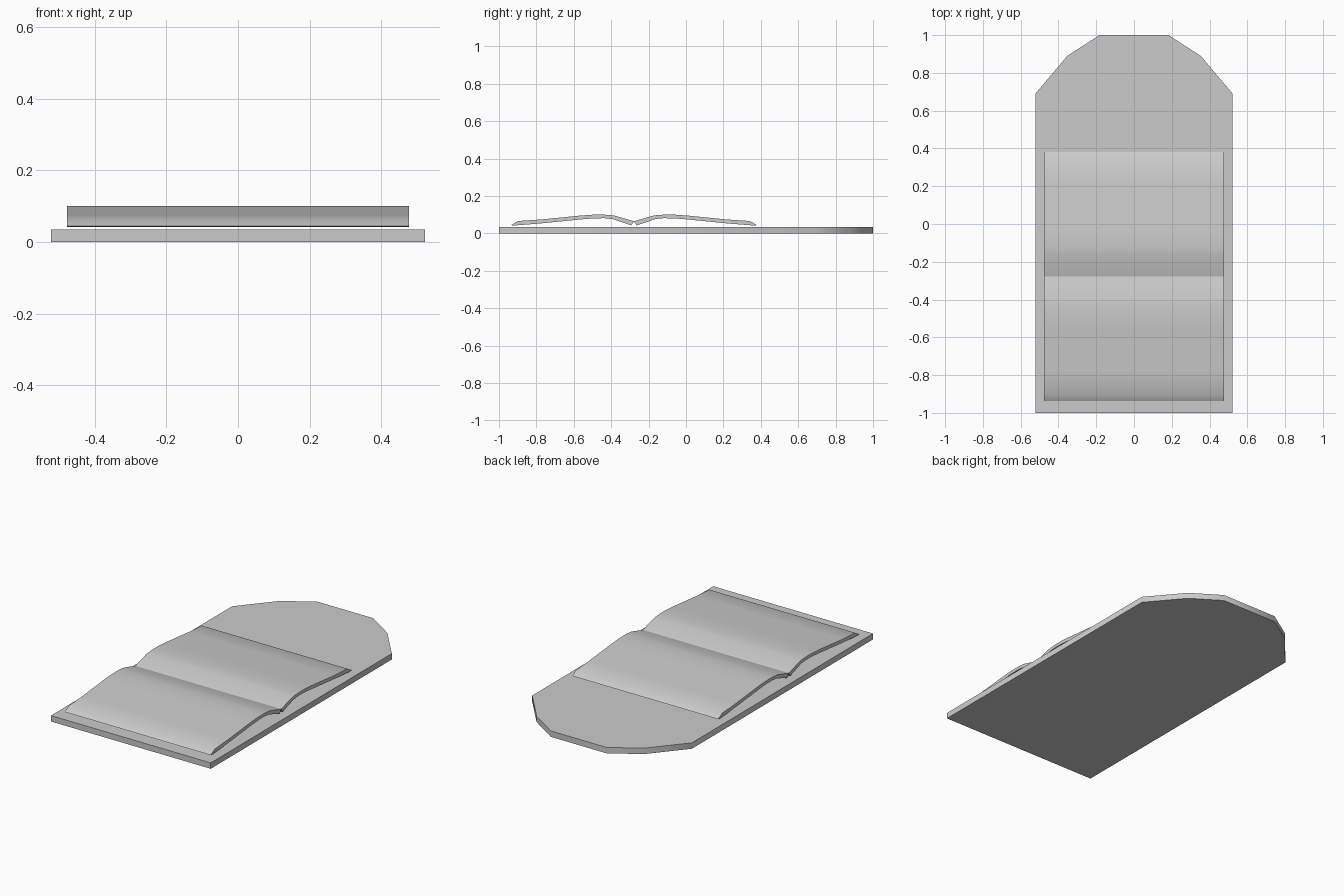
import bpy, bmesh, math
from mathutils import Vector

if "Cube" in bpy.data.objects:
    bpy.data.objects.remove(bpy.data.objects["Cube"])


def prism(name, loop, offset):
    """Extrude a closed planar loop of points along offset."""
    bm = bmesh.new()
    face = bm.faces.new([bm.verts.new(p) for p in loop])
    ext = bmesh.ops.extrude_face_region(bm, geom=[face], use_keep_orig=True)
    verts = [v for v in ext["geom"] if isinstance(v, bmesh.types.BMVert)]
    bmesh.ops.translate(bm, verts=verts, vec=Vector(offset))
    bmesh.ops.recalc_face_normals(bm, faces=bm.faces)
    mesh = bpy.data.meshes.new(name)
    bm.to_mesh(mesh)
    bm.free()
    obj = bpy.data.objects.new(name, mesh)
    bpy.context.collection.objects.link(obj)
    bpy.ops.object.select_all(action='DESELECT')
    obj.select_set(True)
    bpy.context.view_layer.objects.active = obj
    bpy.ops.object.shade_smooth_by_angle(angle=math.radians(42))
    return obj


# Base board: rectangle with a faceted rounded head
half = [(0.522, -1.0), (0.522, 0.69), (0.353, 0.89), (0.183, 1.0)]
outline = half + [(-x, y) for x, y in reversed(half)]
prism("base_board", [(x, y, 0) for x, y in outline], (0, 0, 0.035))

# Draped sheets: two thin wavy panels mirrored about the centre fold
FOLD, W = -0.278, 0.477
top = [(0.0, 0.065), (0.108, 0.096), (0.158, 0.1), (0.218, 0.1), (0.288, 0.095),
       (0.498, 0.074), (0.62, 0.066), (0.658, 0.044)]
bottom = [(0.64, 0.042), (0.498, 0.053), (0.288, 0.074), (0.218, 0.08),
          (0.158, 0.081), (0.113, 0.076), (0.014, 0.043)]
for name, side in (("rear_sheet", 1), ("front_sheet", -1)):
    prism(name, [(-W, FOLD + side * d, z) for d, z in top + bottom], (2 * W, 0, 0))
